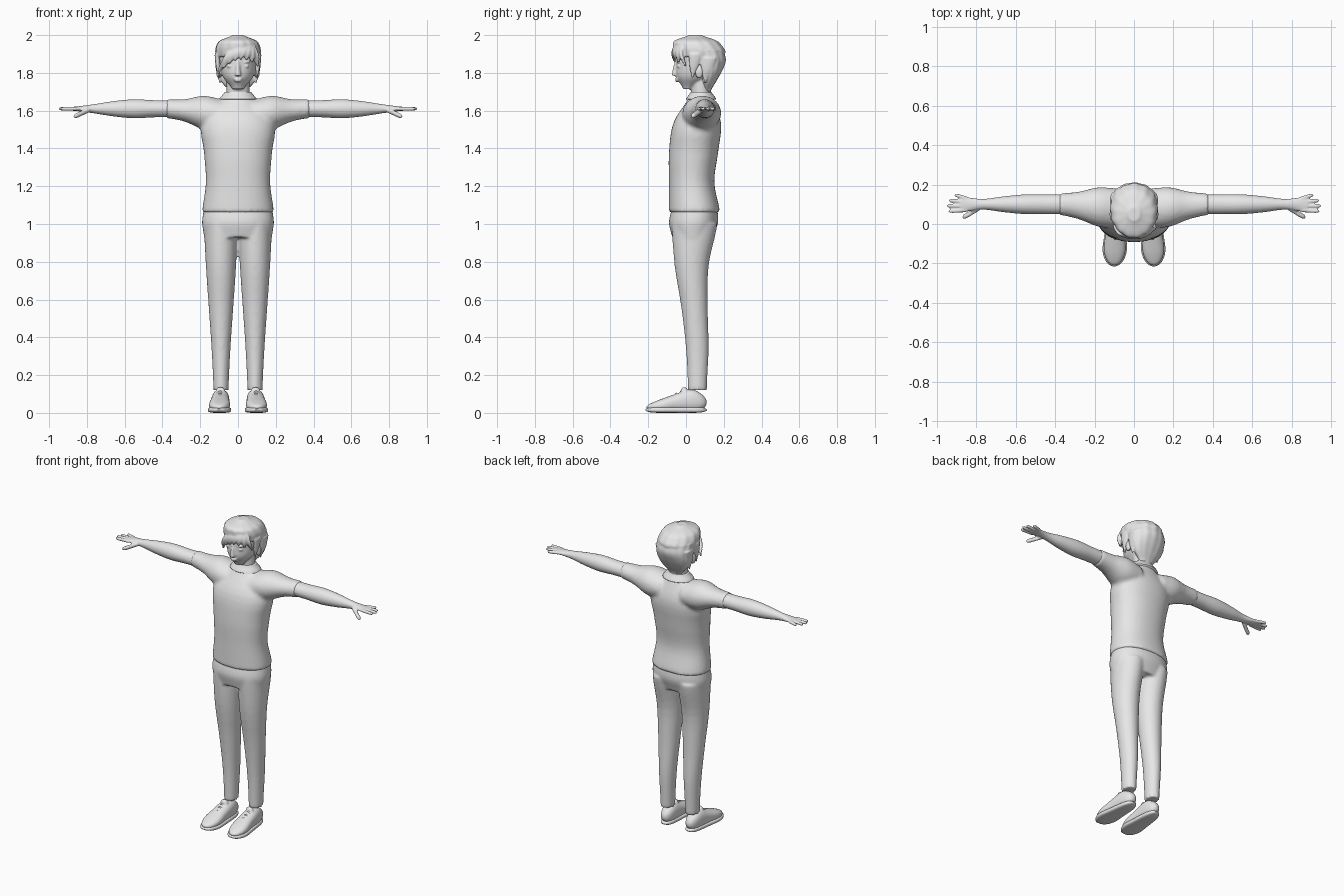
import bpy, bmesh, math
from mathutils import Matrix, Vector

default_cube = bpy.data.objects.get("Cube")
if default_cube:
    bpy.data.objects.remove(default_cube)

COLOUR = (0.8, 0.8, 0.8, 1)
grey = bpy.data.materials.new("plain_grey")
grey.use_nodes = True
grey.diffuse_color = COLOUR
grey.node_tree.nodes["Principled BSDF"].inputs["Base Color"].default_value = COLOUR


def along(keys, t):
    """Smooth value at t (0 to 1) through evenly spaced keys; a plain number is constant."""
    if not isinstance(keys, list):
        return keys
    last = len(keys) - 1
    i = min(int(t * last), last - 1)
    f = t * last - i
    a, b, c, d = (keys[min(max(j, 0), last)] for j in range(i - 1, i + 3))
    return b + f / 2 * (c - a + f * (2 * a - 5 * b + 4 * c - d + f * (3 * (b - c) + d - a)))


def loft(bm, axis, start, end, mid, size, sides=32, rows=24, power=1, ripple=0, rounded=False, flip=1):
    """Skin of oval sections along an axis; mid and size hold keys for the two other axes."""
    loops = []
    for row in range(rows + 1):
        t = (1 - math.cos(math.pi * row / rows)) / 2
        taper = max(1 - abs(2 * t - 1) ** 6, .02) ** .5 if rounded else 1
        loop = []
        for k in range(sides):
            angle = 2 * math.pi * k / sides
            wave = taper * (1 + ripple * math.sin(13 * angle + t))
            point = []
            for centre, radius, w in zip(mid, size, (math.cos(angle), math.sin(angle))):
                bulge = math.copysign(abs(w) ** power, w)
                point.append(along(centre, t) + along(radius, t) * wave * bulge)
            point.insert("xyz".index(axis), start + (end - start) * t)
            point[0] *= flip
            loop.append(bm.verts.new(point))
        loops.append(loop)
    for low, high in zip(loops, loops[1:]):
        for k in range(sides):
            n = (k + 1) % sides
            bm.faces.new((low[k], low[n], high[n], high[k]))
    bm.faces.new(loops[0])
    bm.faces.new(loops[-1])


def ball(bm, centre, radii):
    matrix = Matrix.Translation(Vector(centre)) @ Matrix.Diagonal((*radii, 1))
    bmesh.ops.create_uvsphere(bm, u_segments=20, v_segments=12, radius=1, matrix=matrix)


def finish(name, bm, voxel=0, relax=1, mirror=False):
    """Turn the lofts into an object, fused into one skin when a voxel size is given."""
    bmesh.ops.recalc_face_normals(bm, faces=bm.faces)
    mesh = bpy.data.meshes.new(name)
    bm.to_mesh(mesh)
    bm.free()
    mesh.materials.append(grey)
    mesh.shade_smooth()
    part = bpy.data.objects.new(name, mesh)
    bpy.context.collection.objects.link(part)
    if voxel:
        fuse = part.modifiers.new("fuse", 'REMESH')
        fuse.mode = 'VOXEL'
        fuse.voxel_size = voxel
        fuse.use_smooth_shade = True
        part.modifiers.new("relax", 'SMOOTH').iterations = relax
    if mirror:
        part.modifiers.new("mirror", 'MIRROR').use_mirror_merge = False


# Shirt: torso and sleeves fused
bm = bmesh.new()
loft(bm, "z", 1.06, 1.7, mid=(0, [.045, .03, .04, .06, .08]),
     size=([.19, .17, .18, .19, .06], [.135, .12, .13, .125, .05]), sides=48, power=.9)
for flip in (1, -1):
    loft(bm, "x", .08, .38, mid=([.08, .1], [1.58, 1.61]),
         size=([.1, .1, .07, .055], [.08, .09, .06, .05]), flip=flip)
finish("shirt", bm, voxel=.012, relax=3)

# Collar band
bm = bmesh.new()
loft(bm, "z", 1.66, 1.7, mid=(0, .08), size=([.1, .07], [.08, .055]), sides=48, rows=8)
finish("collar", bm)

# Trousers: hips and legs fused
bm = bmesh.new()
loft(bm, "z", .93, 1.09, mid=(0, [.035, .045]), size=([.18, .19, .18], [.11, .13, .12]),
     sides=48, power=.9)
for flip in (1, -1):
    loft(bm, "z", .12, 1, mid=(.09, [.06, .06, .045, .03, .045]),
         size=([.04, .05, .065, .08, .09], [.05, .06, .07, .09, .12]), flip=flip)
finish("trousers", bm, voxel=.01, relax=2)

# Arm, palm, fingers and thumb
bm = bmesh.new()
loft(bm, "x", .33, .88, mid=(.1, 1.61),
     size=([.05, .05, .05, .04, .027, .04], [.045, .045, .05, .04, .023, .01]), rows=40)
for i in range(4):
    tip = .95 - .01 * (i - 1) ** 2
    loft(bm, "x", .84, tip, mid=([.07 + .02 * i, .065 + .027 * i], 1.61),
         size=(.01, .01), sides=16, rounded=True)
loft(bm, "x", .78, .87, mid=([.08, .035], [1.605, 1.57]), size=(.014, .014), sides=16, rounded=True)
finish("arm_and_hand", bm, voxel=.005, mirror=True)

# Shoe: upper with tongue, sole and laces
bm = bmesh.new()
loft(bm, "y", -.21, .11, mid=([.1, .09], [.03, .04, .055, .065, .055]),
     size=([.045, .056, .05, .046, .04], [.02, .034, .047, .06, .045]), power=.85, rounded=True)
ball(bm, (.092, -.01, .115), (.026, .018, .022))
finish("shoe_upper", bm, voxel=.007, mirror=True)

bm = bmesh.new()
loft(bm, "y", -.215, .11, mid=([.1, .09], .016), size=([.05, .062, .055, .047, .04], .016),
     power=.6, rounded=True)
finish("shoe_sole", bm, mirror=True)

bm = bmesh.new()
for i in range(4):
    top = .08 + .011 * i
    loft(bm, "x", .06, .13, mid=(.024 * i - .1, [top - .02, top, top - .02]),
         size=(.005, .005), sides=8, rows=10)
finish("shoe_laces", bm, mirror=True)

# Head, neck and facial features
bm = bmesh.new()
loft(bm, "z", 1.62, 1.78, mid=(0, .08), size=(.06, .052))
loft(bm, "z", 1.714, 1.97, mid=(0, [.01, .045, .065, .07, .075]),
     size=([.03, .08, .098, .1, .07], [.025, .095, .118, .12, .085]), sides=40)
loft(bm, "z", 1.785, 1.865, mid=(0, [-.06, -.056, -.045]), size=([.016, .011, .008], .014), sides=16)
for height, width in ((1.768, .024), (1.757, .019)):
    ball(bm, (0, -.047, height), (width, .011, .0055))
for flip in (1, -1):
    ball(bm, (flip * .04, -.039, 1.836), (.019, .009, .008))
    ball(bm, (flip * .04, -.04, 1.858), (.026, .01, .006))
    ball(bm, (flip * .102, .07, 1.805), (.013, .022, .034))
finish("head", bm, voxel=.006)

# Hair: back mass and crown cap
bm = bmesh.new()
loft(bm, "z", 1.7, 1.92, mid=(0, [.11, .12, .13, .12, .1]),
     size=([.045, .09, .11, .116, .115], [.02, .04, .06, .09, .1]), sides=96, ripple=.015)
loft(bm, "z", 1.885, 2, mid=(0, [.07, .07, .06, .05, .05]),
     size=([.116, .12, .115, .095, .03], [.13, .137, .13, .11, .035]), sides=96, ripple=.015)

# Locks in front of and behind each ear
for flip in (1, -1):
    loft(bm, "z", 1.77, 1.9, mid=([.1, .11], [.035, .05]),
         size=([.004, .012, .014], [.004, .025, .035]), sides=16, flip=flip)
    loft(bm, "z", 1.745, 1.88, mid=([.096, .108], [.1, .12]),
         size=([.004, .014, .014], [.004, .03, .04]), sides=16, flip=flip)


def brow(x):
    """Depth of the hair surface over the forehead."""
    return .068 - .134 * math.sqrt(1 - (x / .124) ** 2)


# Fringe swept across the forehead from a side parting
for i in range(8):
    tip = .03 * i - .105
    root = .03 + tip * .4
    middle = (root + tip) / 2
    loft(bm, "z", 1.87 - 5 * (tip - .02) ** 2, 1.96,
         mid=([tip, middle, root], [brow(tip), brow(middle), brow(root) + .02]),
         size=([.005, .02, .022, .014], [.005, .01, .012, .01]), sides=16)
finish("hair", bm, voxel=.006)
